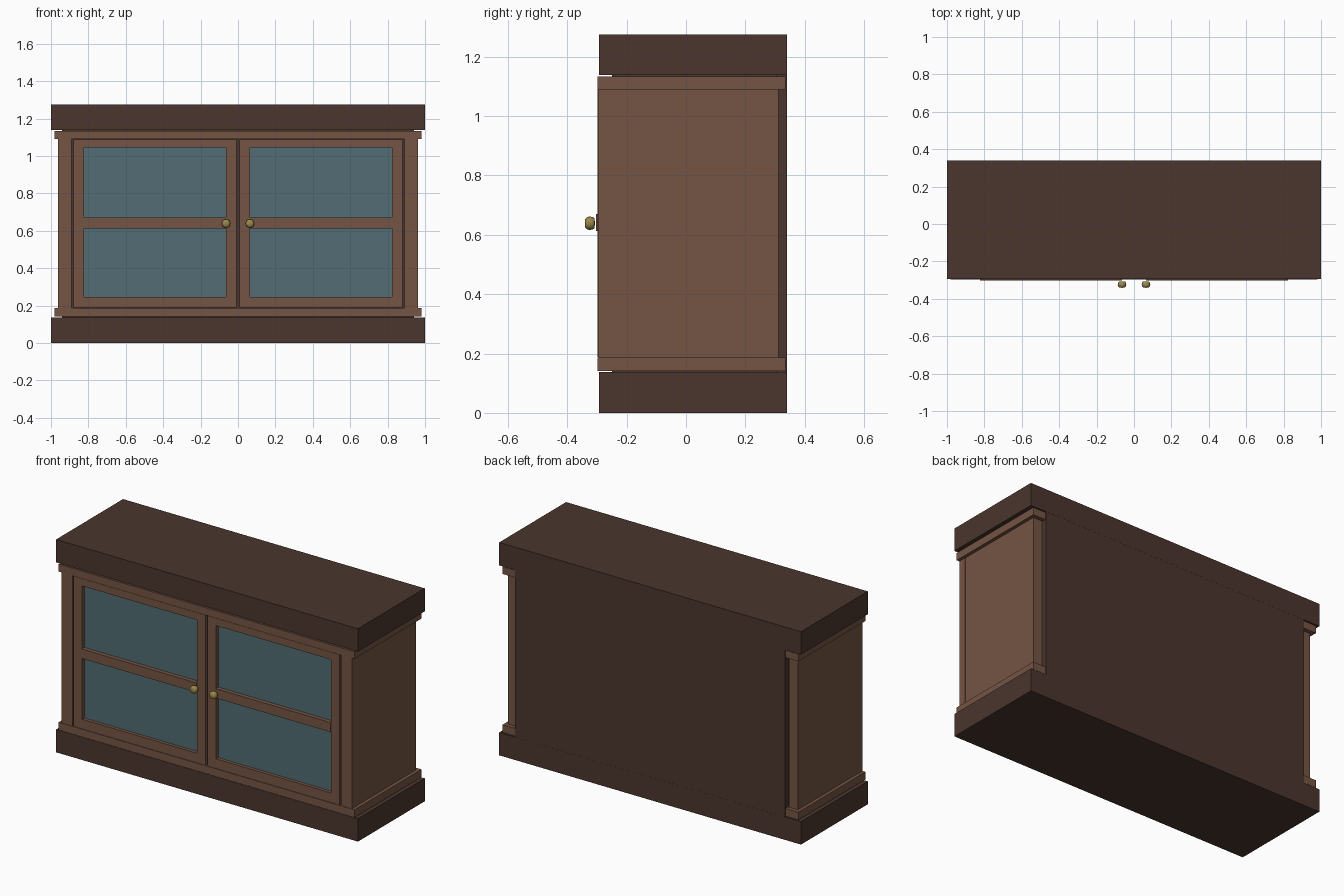
import bpy, bmesh, math

if "Cube" in bpy.data.objects:
    bpy.data.objects.remove(bpy.data.objects["Cube"])

def material(name, rgb):
    m = bpy.data.materials.new(name)
    m.diffuse_color = (*rgb, 1)
    m.use_nodes = True
    m.node_tree.nodes["Principled BSDF"].inputs["Base Color"].default_value = m.diffuse_color
    return m

DARK = material("dark walnut", (0.070, 0.036, 0.027))
WOOD = material("brown wood", (0.178, 0.090, 0.057))
GLASS = material("blue grey glass", (0.084, 0.152, 0.178))
BRASS = material("old brass", (0.330, 0.245, 0.065))

def finish(name, bm, mat):
    bmesh.ops.recalc_face_normals(bm, faces=bm.faces)
    me = bpy.data.meshes.new(name)
    bm.to_mesh(me)
    bm.free()
    me.materials.append(mat)
    ob = bpy.data.objects.new(name, me)
    bpy.context.collection.objects.link(ob)
    return ob

def prism(name, outline, y0, y1, mat):
    """Extrude an outline of (x, z) points from y0 to y1."""
    bm = bmesh.new()
    face = bm.faces.new([bm.verts.new((x, y0, z)) for x, z in outline])
    ext = bmesh.ops.extrude_face_region(bm, geom=[face])["geom"]
    verts = [g for g in ext if isinstance(g, bmesh.types.BMVert)]
    bmesh.ops.translate(bm, verts=verts, vec=(0, y1 - y0, 0))
    return finish(name, bm, mat)

def box(name, x0, x1, y0, y1, z0, z1, mat):
    return prism(name, [(x0, z0), (x1, z0), (x1, z1), (x0, z1)], y0, y1, mat)

# plinth and worktop slabs
box("plinth", -1, 1, -0.293, 0.34, 0, 0.137, DARK)
box("top_slab", -1, 1, -0.293, 0.34, 1.138, 1.275, DARK)

# mouldings next to the slabs
box("lower_moulding", -0.98, 0.98, -0.298, 0.336, 0.141, 0.187, WOOD)
box("upper_moulding", -0.98, 0.98, -0.298, 0.336, 1.090, 1.134, WOOD)

# dark carcass and back panel
box("carcass", -0.94, 0.94, -0.25, 0.305, 0.13, 1.145, DARK)
box("back_panel", -0.895, 0.895, 0.30, 0.3395, 0.136, 1.139, DARK)

# door openings: outer and inner frame rectangles for the right-hand door
X0, X1, Z0, Z1 = 0.008, 0.88, 0.189, 1.089
IX0, IX1, IZ0, IZ1 = 0.064, 0.824, 0.247, 1.045

for side, s in (("left", -1), ("right", 1)):
    # corner post and side panel
    box(f"{side}_front_post", s * 0.89, s * 0.962, -0.295, -0.25, 0.187, 1.09, WOOD)
    box(f"{side}_side_panel", s * 0.90, s * 0.960, -0.25, 0.312, 0.187, 1.09, WOOD)

    # mitred door frame
    outer = [(s * x, z) for x, z in ((X0, Z0), (X1, Z0), (X1, Z1), (X0, Z1))]
    inner = [(s * x, z) for x, z in ((IX0, IZ0), (IX1, IZ0), (IX1, IZ1), (IX0, IZ1))]
    for i, part in enumerate(("bottom_rail", "outer_stile", "top_rail", "inner_stile")):
        j = (i + 1) % 4
        prism(f"{side}_door_{part}", [outer[i], outer[j], inner[j], inner[i]],
              -0.298, -0.255, WOOD)

    # middle rail and glass
    box(f"{side}_door_middle_rail", s * IX0, s * IX1, -0.303, -0.26, 0.613, 0.670, WOOD)
    box(f"{side}_door_glass", s * (IX0 - 0.01), s * (IX1 + 0.01), -0.278, -0.268,
        IZ0 - 0.01, IZ1 + 0.01, GLASS)

    # turned knob: revolve a rounded profile about the y axis
    bm = bmesh.new()
    profile = [(0, -0.341), (0.013, -0.340), (0.020, -0.335), (0.023, -0.325),
               (0.021, -0.315), (0.017, -0.308), (0, -0.307)]
    pts = [bm.verts.new((r, y, 0)) for r, y in profile]
    edges = [bm.edges.new(p) for p in zip(pts, pts[1:])]
    bmesh.ops.spin(bm, geom=pts + edges, cent=(0, 0, 0), axis=(0, 1, 0),
                   angle=2 * math.pi, steps=20)
    bmesh.ops.remove_doubles(bm, verts=bm.verts, dist=0.0001)
    bmesh.ops.translate(bm, verts=bm.verts, vec=(s * 0.064, 0, 0.639))
    for f in bm.faces:
        f.smooth = True
    finish(f"{side}_knob", bm, BRASS)
